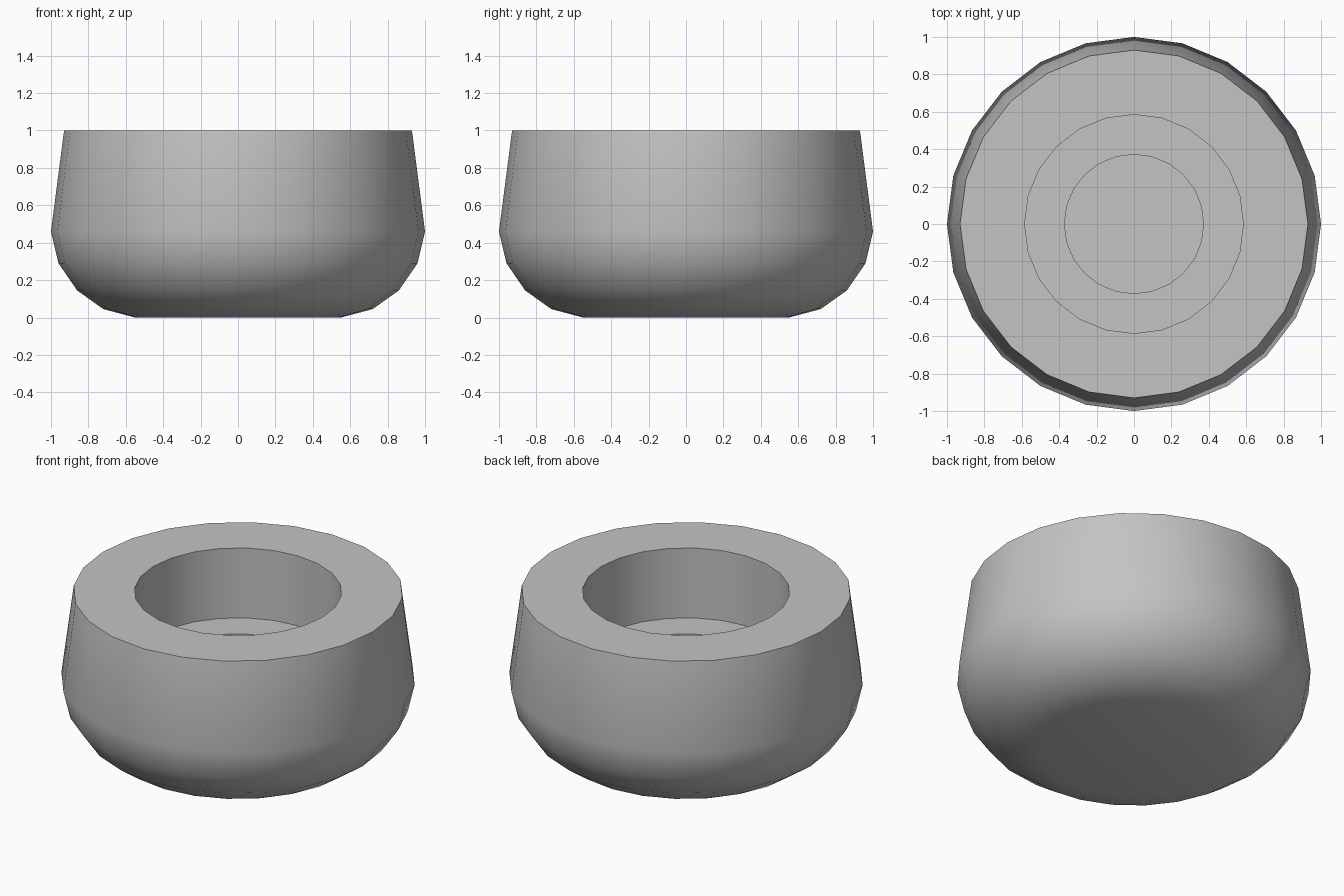
import bpy, bmesh, math

cube = bpy.data.objects.get("Cube")
if cube:
    bpy.data.objects.remove(cube, do_unlink=True)

SIDES = 24

# Plain grey rubber
grey = bpy.data.materials.new("grey_rubber")
grey.use_nodes = True
colour = (0.55, 0.55, 0.55, 1)
grey.diffuse_color = colour
grey.node_tree.nodes["Principled BSDF"].inputs["Base Color"].default_value = colour


def lathe(name, profile, material):
    """Turn a (radius, height) profile about z; both ends are capped."""
    bm = bmesh.new()
    rings = []
    for radius, z in profile:
        angles = [math.tau * i / SIDES for i in range(SIDES)]
        rings.append([bm.verts.new((radius * math.cos(a), radius * math.sin(a), z))
                      for a in angles])
    for low, high in zip(rings, rings[1:]):
        for i in range(SIDES):
            j = (i + 1) % SIDES
            bm.faces.new((low[i], low[j], high[j], high[i]))
    bm.faces.new(rings[0][::-1])
    bm.faces.new(rings[-1])
    bmesh.ops.recalc_face_normals(bm, faces=bm.faces)
    mesh = bpy.data.meshes.new(name)
    bm.to_mesh(mesh)
    bm.free()
    mesh.materials.append(material)
    obj = bpy.data.objects.new(name, mesh)
    bpy.context.collection.objects.link(obj)
    return obj


# Rounded base, tapered wall, flat rim, then the stepped screw recess
outside = [(0.55, 0), (0.72, 0.045), (0.86, 0.145), (0.96, 0.29), (1, 0.46), (0.93, 1)]
recess = [(0.585, 1), (0.585, 0.565), (0.372, 0.565), (0.372, 0.2)]
foot = lathe("bumper_foot", outside + recess, grey)

bpy.ops.object.select_all(action="DESELECT")
foot.select_set(True)
bpy.context.view_layer.objects.active = foot
bpy.ops.object.shade_smooth_by_angle(angle=math.radians(35))
